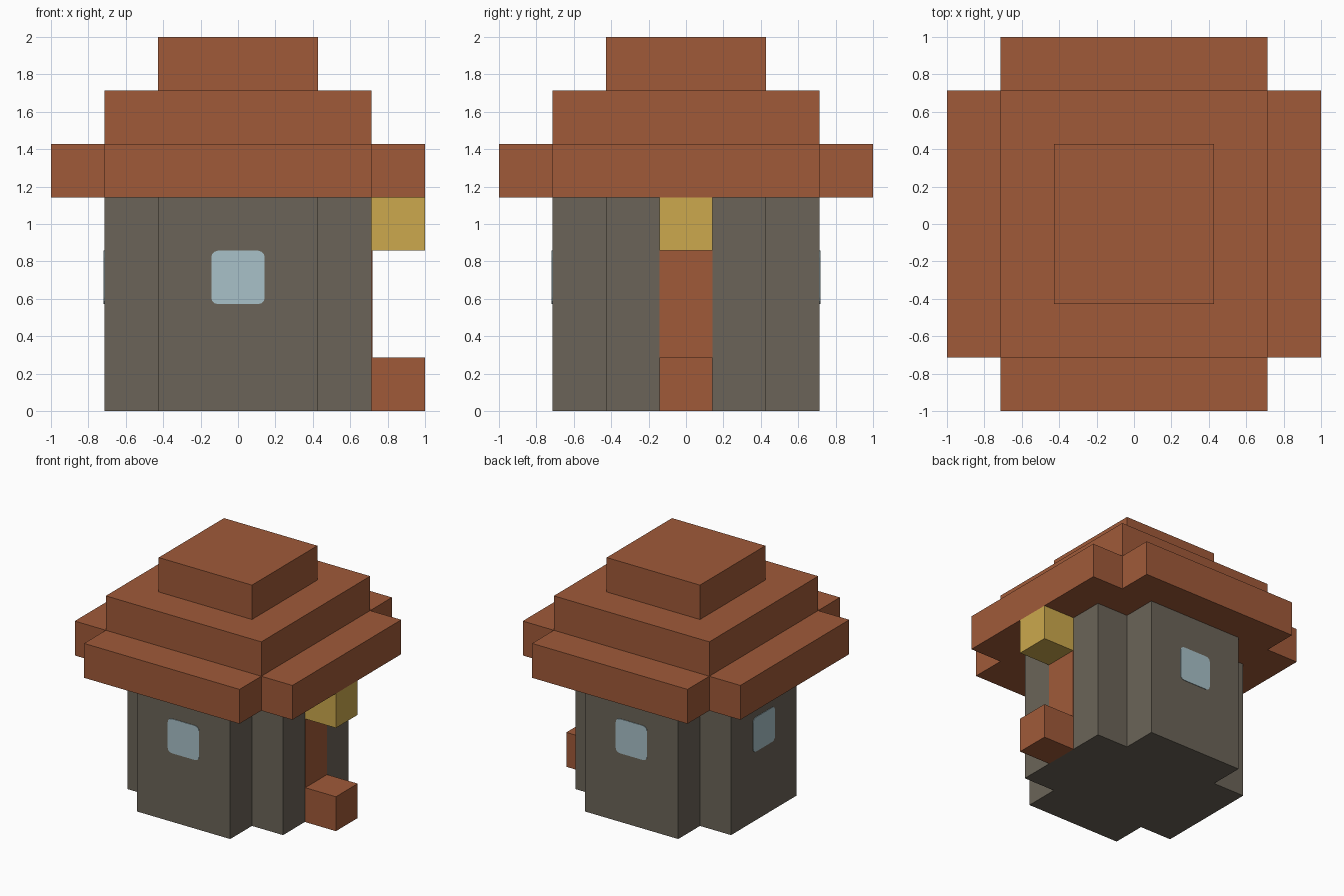
import bpy
import bmesh
import math
from mathutils import Matrix

cube = bpy.data.objects.get("Cube")
if cube:
    bpy.data.objects.remove(cube, do_unlink=True)

U = 2 / 7       # one building block
PLATE = 0.004   # thickness of the flat details


def material(name, rgb):
    # sRGB bytes to linear colour
    lin = [((c / 255 + 0.055) / 1.055) ** 2.4 for c in rgb] + [1]
    m = bpy.data.materials.new(name)
    m.use_nodes = True
    m.diffuse_color = lin
    m.node_tree.nodes["Principled BSDF"].inputs["Base Color"].default_value = lin
    return m


brown = material("brown_wood", (160, 90, 57))
stone = material("grey_stone", (107, 100, 88))
glass = material("pale_blue_glass", (168, 193, 200))
gold = material("golden_lamp", (204, 169, 77))


def finish(name, bm, mat):
    bmesh.ops.recalc_face_normals(bm, faces=bm.faces)
    mesh = bpy.data.meshes.new(name)
    bm.to_mesh(mesh)
    bm.free()
    mesh.materials.append(mat)
    ob = bpy.data.objects.new(name, mesh)
    bpy.context.collection.objects.link(ob)
    return ob


def prism(name, outline, z0, z1, mat):
    bm = bmesh.new()
    face = bm.faces.new([bm.verts.new((x, y, z0)) for x, y in outline])
    top = bmesh.ops.extrude_face_region(bm, geom=[face])["geom"]
    bmesh.ops.translate(bm, vec=(0, 0, z1 - z0),
                        verts=[v for v in top if isinstance(v, bmesh.types.BMVert)])
    return finish(name, bm, mat)


def cross(a, b):
    # Square of half-size a with its corners notched in to b
    corner = [(a, -b), (a, b), (b, b)]
    pts = []
    for _ in range(4):
        pts += corner
        corner = [(-y, x) for x, y in corner]
    return [p for i, p in enumerate(pts) if p not in pts[:i]]


def square(a):
    return [(a, -a), (a, a), (-a, a), (-a, -a)]


def block(name, size, centre, mat):
    bm = bmesh.new()
    bmesh.ops.create_cube(bm, size=1)
    bmesh.ops.scale(bm, vec=size, verts=bm.verts)
    bmesh.ops.translate(bm, vec=centre, verts=bm.verts)
    return finish(name, bm, mat)


# Walls and stepped roof
prism("walls", cross(2.5 * U, 1.5 * U), 0, 4 * U, stone)
prism("roof_eaves", cross(3.5 * U, 2.5 * U), 4 * U, 5 * U, brown)
prism("roof_middle", square(2.5 * U), 5 * U, 6 * U, brown)
prism("roof_top", square(1.5 * U), 6 * U, 7 * U, brown)

# Doorway side: door, step and lamp
block("door", (PLATE, U, 2 * U), (2.5 * U + PLATE / 2, 0, 2 * U), brown)
block("door_step", (U, U, U), (3 * U, 0, U / 2), brown)
block("door_lamp", (U, U, U), (3 * U, 0, 3.5 * U), gold)


# Rounded window panes on the other three sides
def window(name, angle):
    half, r = U / 2, 0.035
    outline = []
    for k in range(4):
        for step in range(4):
            t = math.pi / 2 * (k + step / 3)
            sx = 1 if k in (0, 3) else -1
            sy = 1 if k < 2 else -1
            outline.append((sx * (half - r) + r * math.cos(t),
                            sy * (half - r) + r * math.sin(t)))
    ob = prism(name, outline, 0, PLATE, glass)
    ob.data.transform(Matrix.Rotation(angle, 4, "Z")
                      @ Matrix.Translation((0, -2.5 * U, 2.5 * U))
                      @ Matrix.Rotation(math.pi / 2, 4, "X"))


window("front_window", 0)
window("right_window", -math.pi / 2)
window("back_window", math.pi)
